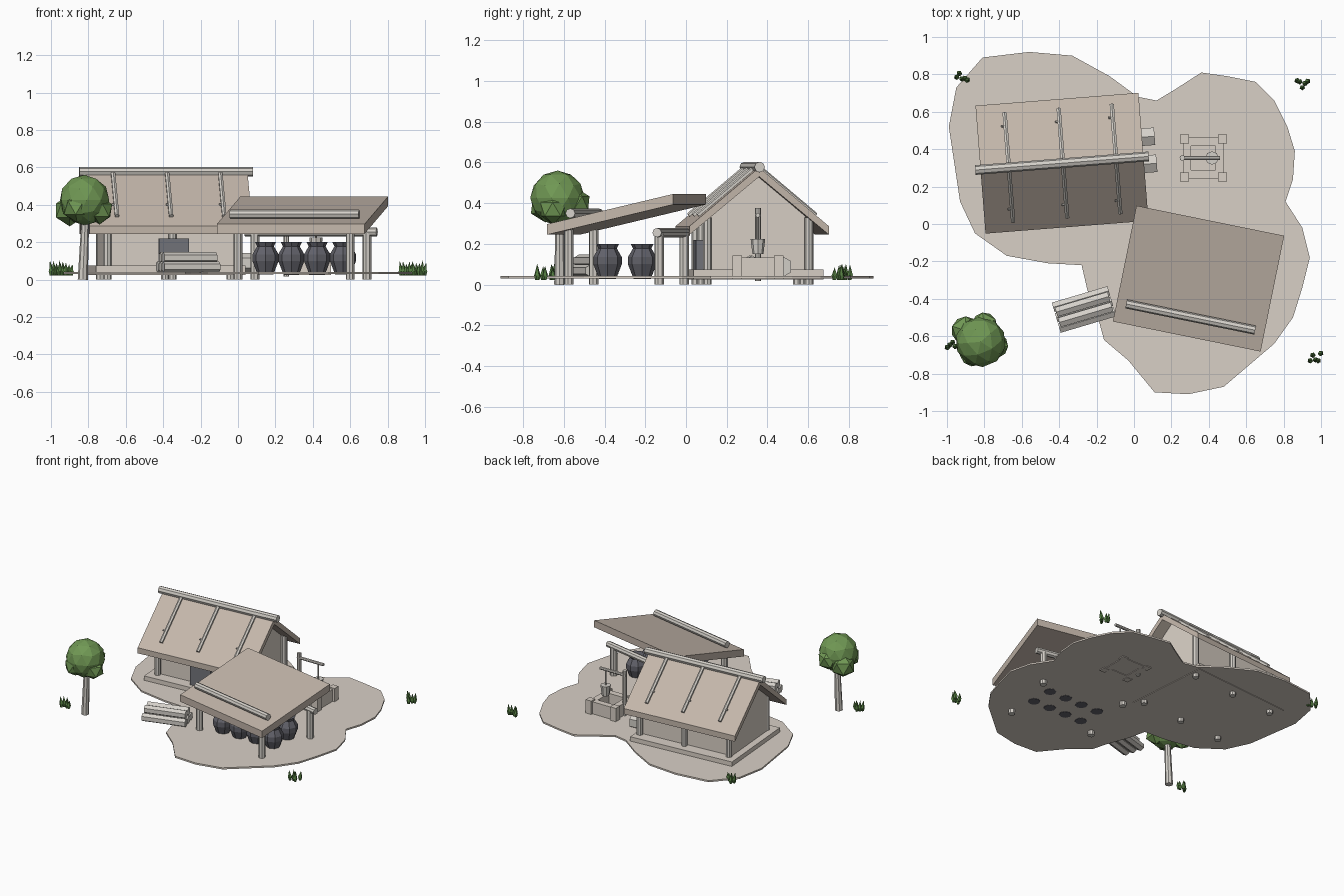
import bpy, bmesh, math, random
from mathutils import Matrix, Vector

random.seed(4)
cube = bpy.data.objects.get("Cube")
if cube:
    bpy.data.objects.remove(cube)


def material(name, *rgb):
    """Flat material from 8-bit display values, stored as linear."""
    lin = [((c / 255 + 0.055) / 1.055) ** 2.4 for c in rgb] + [1]
    m = bpy.data.materials.new(name)
    m.use_nodes = True
    m.diffuse_color = lin
    m.node_tree.nodes["Principled BSDF"].inputs["Base Color"].default_value = lin
    return m


plaster = material("pale plaster", 217, 208, 198)
thatch = material("tan roofing", 196, 183, 171)
wood = material("weathered wood", 212, 208, 201)
slate = material("slate door", 115, 116, 122)
clay = material("dark clay", 98, 98, 106)
leaf = material("leaf green", 112, 152, 84)
grass = material("grass green", 88, 130, 68)

WORLD = Matrix.Identity(4)


def frame(x, y, degrees):
    return Matrix.Translation((x, y, 0)) @ Matrix.Rotation(math.radians(degrees), 4, "Z")


def finish(name, bm, mat, place=WORLD):
    bmesh.ops.recalc_face_normals(bm, faces=bm.faces)
    mesh = bpy.data.meshes.new(name)
    bm.to_mesh(mesh)
    bm.free()
    mesh.materials.append(mat)
    ob = bpy.data.objects.new(name, mesh)
    ob.matrix_world = place
    bpy.context.collection.objects.link(ob)
    return ob


def log(name, a, b, r, mat=wood, place=WORLD, sides=8, r_end=None):
    """Straight round bar from point a to point b."""
    a, b = Vector(a), Vector(b)
    turn = (b - a).to_track_quat("Z", "Y").to_matrix().to_4x4()
    bm = bmesh.new()
    bmesh.ops.create_cone(bm, cap_ends=True, segments=sides, radius1=r,
                          radius2=r if r_end is None else r_end, depth=(b - a).length,
                          matrix=Matrix.Translation((a + b) / 2) @ turn)
    return finish(name, bm, mat, place)


def box(name, lo, hi, mat, place=WORLD):
    lo, hi = Vector(lo), Vector(hi)
    bm = bmesh.new()
    bmesh.ops.create_cube(bm, size=1, matrix=Matrix.Translation((lo + hi) / 2)
                          @ Matrix.Diagonal((*(hi - lo), 1)))
    return finish(name, bm, mat, place)


def extrude(name, points, offset, mat, place=WORLD):
    """Closed outline pushed along an offset."""
    bm = bmesh.new()
    face = bm.faces.new([bm.verts.new(p) for p in points])
    new = bmesh.ops.extrude_face_region(bm, geom=[face], use_keep_orig=True)["geom"]
    bmesh.ops.translate(bm, vec=offset, verts=[v for v in new if isinstance(v, bmesh.types.BMVert)])
    return finish(name, bm, mat, place)


def prism(name, profile, half, mat, place):
    """Side profile (y, z) stretched along x."""
    return extrude(name, [(-half, y, z) for y, z in profile], (2 * half, 0, 0), mat, place)


# Ground plate
outline = [(-.56, .92), (-.33, .9), (-.13, .79), (.02, .68), (.12, .66), (.22, .72),
           (.36, .81), (.5, .79), (.65, .76), (.75, .66), (.82, .52), (.86, .39),
           (.85, .24), (.81, .12), (.9, -.02), (.94, -.18), (.9, -.34), (.85, -.5),
           (.75, -.64), (.48, -.87), (.29, -.91), (.11, -.9), (-.03, -.73), (-.16, -.62),
           (-.19, -.51), (-.25, -.35), (-.28, -.22), (-.46, -.21), (-.68, -.17),
           (-.85, -.05), (-.93, .12), (-.99, .52), (-.95, .73), (-.81, .89)]
extrude("ground", [(x, y, .03) for x, y in outline], (0, 0, .012), plaster)

# House: plinth, gabled walls, door and posts
house = frame(-.385, .325, 4.5)
box("house_plinth", (-.4, -.32, .026), (.4, .32, .075), plaster, house)
prism("house_walls", [(-.235, .07), (.235, .07), (.235, .345), (0, .54), (-.235, .345)],
      .35, plaster, house)
box("door", (-.06, -.285, .07), (.1, -.23, .22), slate, house)
for x in (-.335, .015, .365):
    for side in (-1, 1):
        log("house_post", (x, side * .25, 0), (x, side * .25, .33), .022, place=house)

# House roof with ridge log and battens
RIDGE, SLOPE = .575, .84
eave = .343
prism("house_roof", [(0, RIDGE), (eave, RIDGE - eave * SLOPE), (eave, .245), (0, .53),
                     (-eave, .245), (-eave, RIDGE - eave * SLOPE)], .437, thatch, house)
log("ridge_log", (-.465, 0, .577), (.465, 0, .577), .026, place=house)
for x in (-.285, .005, .29):
    for side in (-1, 1):
        ends = [(x, side * d, RIDGE - d * SLOPE + .008) for d in (.02, .29)]
        log("roof_batten", *ends, .013, place=house, sides=6)
        nub = Vector(ends[0]).lerp(Vector(ends[1]), .75)
        log("batten_knot", nub, nub + Vector((-.022, 0, .008)), .007, place=house, sides=5)

# Large logs lying beside the gable
for y in (.0, .145):
    log("side_log", (.36, y - .04, .088), (.505, y - .04, .088), .054, place=house, sides=6)

# Lean-to canopy with its posts and cross beams
canopy = frame(.345, -.292, -11.5)
prism("canopy_roof", [(-.316, .297), (.316, .445), (.316, .393), (-.316, .245)],
      .403, thatch, canopy)
log("canopy_log", (-.352, -.21, .35), (.352, -.21, .35), .024, place=canopy)
log("canopy_beam", (-.36, .226, .255), (.36, .226, .255), .023, place=canopy)
for x in (-.306, .306):
    log("canopy_back_post", (x, .226, 0), (x, .226, .25), .024, place=canopy)
    log("canopy_front_post", (x, -.226, 0), (x, -.226, .285), .024, place=canopy)

# Storage jars in two rows
jar_profile = [(.042, .028), (.07, .1), (.07, .135), (.045, .178), (.056, .2)]


def jar(x, y):
    bm = bmesh.new()
    rings = []
    for r, z in jar_profile:
        ring = bmesh.ops.create_circle(bm, segments=8, radius=r,
                                       matrix=Matrix.Translation((x, y, z)))["verts"]
        rings.append(ring)
    for low, high in zip(rings, rings[1:]):
        for i in range(len(low)):
            j = (i + 1) % len(low)
            bm.faces.new((low[i], low[j], high[j], high[i]))
    bm.faces.new(rings[0])
    bm.faces.new(rings[-1])
    finish("jar", bm, clay)


for i in range(4):
    for y in (-.385, -.215):
        jar(.147 + i * .138, y)

# Stacked firewood
pile = frame(-.267, -.457, 16.5)
for row, count in enumerate((3, 2)):
    for i in range(count):
        y, z = (i - (count - 1) / 2) * .058, .068 + row * .049
        half = .155 - row * .008
        log("firewood", (-half, y, z), (half, y, z), .03, place=pile, sides=6)

# Well with corner blocks, pole, arm and bucket
well = frame(.371, .353, 0)
for k in range(4):
    turn = well @ Matrix.Rotation(k * math.pi / 2, 4, "Z")
    box("well_wall", (-.108, .065, .026), (.108, .11, .132), plaster, turn)
    box("well_corner", (.078, .078, .024), (.125, .125, .142), plaster, turn)
log("well_pole", (-.112, 0, .018), (-.112, 0, .375), .015, place=well)
log("well_arm", (-.125, 0, .34), (.09, 0, .34), .011, place=well)
log("well_rope", (.046, 0, .2), (.046, 0, .34), .006, place=well, sides=6)
log("bucket", (.046, 0, .15), (.046, 0, .225), .027, place=well, r_end=.036)

# Tree
log("tree_trunk", (-.83, -.62, 0), (-.815, -.62, .36), .027, r_end=.02)
for x, y, z, r in ((-.82, -.63, .425, .135), (-.9, -.57, .37, .085), (-.74, -.65, .37, .075),
                   (-.8, -.54, .4, .075), (-.86, -.69, .385, .08)):
    bm = bmesh.new()
    spin = Matrix.Rotation(random.uniform(0, 3), 4, "Z")
    bmesh.ops.create_icosphere(bm, subdivisions=1 if r < .1 else 2, radius=r,
                               matrix=Matrix.Translation((x, y, z)) @ spin)
    finish("tree_foliage", bm, leaf)

# Grass tufts
for cx, cy in ((-.92, .79), (.9, .745), (.97, -.71), (-.97, -.65)):
    for k in range(5):
        x, y = cx + (k - 2) * .014, cy + random.uniform(-.025, .025)
        tip = (x + (k - 2) * .004, y, random.uniform(.075, .105))
        log("grass_blade", (x, y, .022), (x, y, .045), .009, grass, sides=5, r_end=.015)
        log("grass_tip", (x, y, .045), tip, .015, grass, sides=5, r_end=0)
